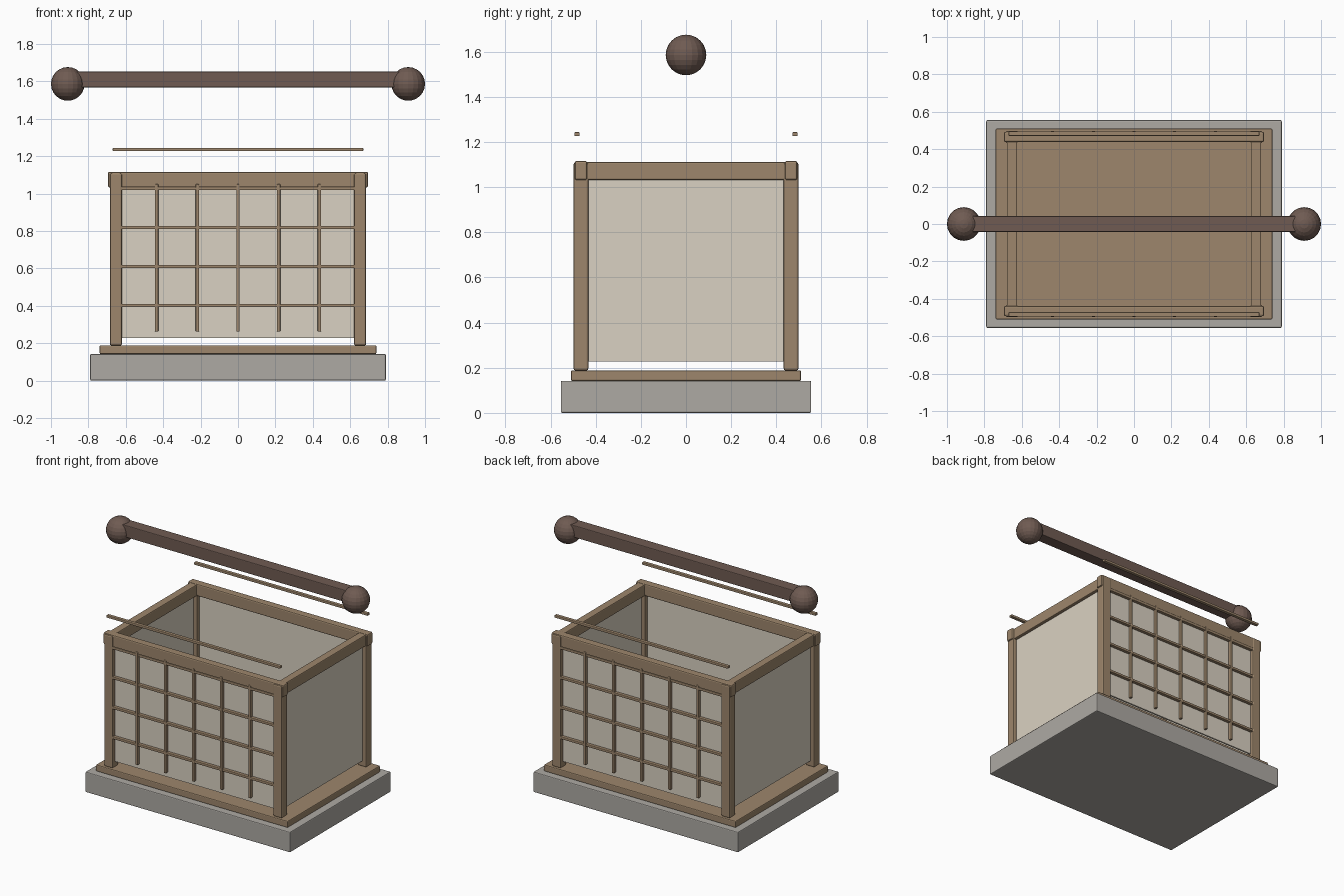
import bpy

if "Cube" in bpy.data.objects:
    bpy.data.objects.remove(bpy.data.objects["Cube"])


def material(name, color):
    m = bpy.data.materials.new(name)
    m.diffuse_color = (*color, 1)
    m.use_nodes = True
    m.node_tree.nodes["Principled BSDF"].inputs["Base Color"].default_value = m.diffuse_color
    return m


WOOD = material("wood", (0.34, 0.24, 0.15))
DARK = material("dark_wood", (0.16, 0.105, 0.085))
PAPER = material("paper", (0.70, 0.64, 0.54))
STONE = material("stone", (0.42, 0.40, 0.37))


def box(name, lo, hi, mat, bevel=0.0):
    """Box between two corners, with an optional small edge bevel."""
    center = [(a + b) / 2 for a, b in zip(lo, hi)]
    bpy.ops.mesh.primitive_cube_add(size=1, location=center)
    ob = bpy.context.object
    ob.name = name
    ob.scale = [abs(b - a) for a, b in zip(lo, hi)]
    bpy.ops.object.transform_apply(location=False, rotation=False, scale=True)
    ob.data.materials.append(mat)
    if bevel:
        mod = ob.modifiers.new("edge", "BEVEL")
        mod.width = bevel
        mod.segments = 2
    return ob


# stone plinth and floor board
box("stone_base", (-0.79, -0.555, 0), (0.79, 0.555, 0.142), STONE, 0.006)
box("floor_board", (-0.74, -0.51, 0.142), (0.74, 0.51, 0.188), WOOD, 0.006)

# corner posts
for sx in (-1, 1):
    for sy in (-1, 1):
        box("corner_post", (sx * 0.62, sy * 0.433, 0.188),
            (sx * 0.685, sy * 0.498, 1.11), WOOD, 0.008)

# side beams and side panels
for s in (-1, 1):
    box("side_beam", (s * 0.625, -0.495, 1.032), (s * 0.68, 0.495, 1.112), WOOD, 0.006)
    box("side_panel", (s * 0.646, -0.44, 0.228), (s * 0.658, 0.44, 1.04), PAPER)

# front and back: beam, panel and lattice (top rail floats above the beam)
for s, side in ((-1, "front"), (1, "back")):
    box(side + "_beam", (-0.695, s * 0.438, 1.032), (0.695, s * 0.493, 1.116), WOOD, 0.008)
    box(side + "_panel", (-0.63, s * 0.46, 0.228), (0.63, s * 0.472, 1.04), PAPER)
    for i in range(5):
        z = 0.401 + 0.2085 * i
        box(side + "_lattice_rail", (-0.67, s * 0.471, z - 0.009),
            (0.67, s * 0.495, z + 0.009), WOOD, 0.004)
    for i in range(-2, 3):
        x = 0.2175 * i
        box(side + "_lattice_bar", (x - 0.009, s * 0.473, 0.262),
            (x + 0.009, s * 0.497, 1.05), WOOD, 0.004)

# ridge pole with ball ends
box("ridge_pole", (-0.9, -0.042, 1.568), (0.9, 0.042, 1.652), DARK, 0.005)
for s in (-1, 1):
    bpy.ops.mesh.primitive_uv_sphere_add(segments=20, ring_count=12, radius=0.09,
                                         location=(s * 0.91, 0, 1.586))
    bpy.context.object.name = "ridge_ball"
    bpy.context.object.data.materials.append(DARK)
